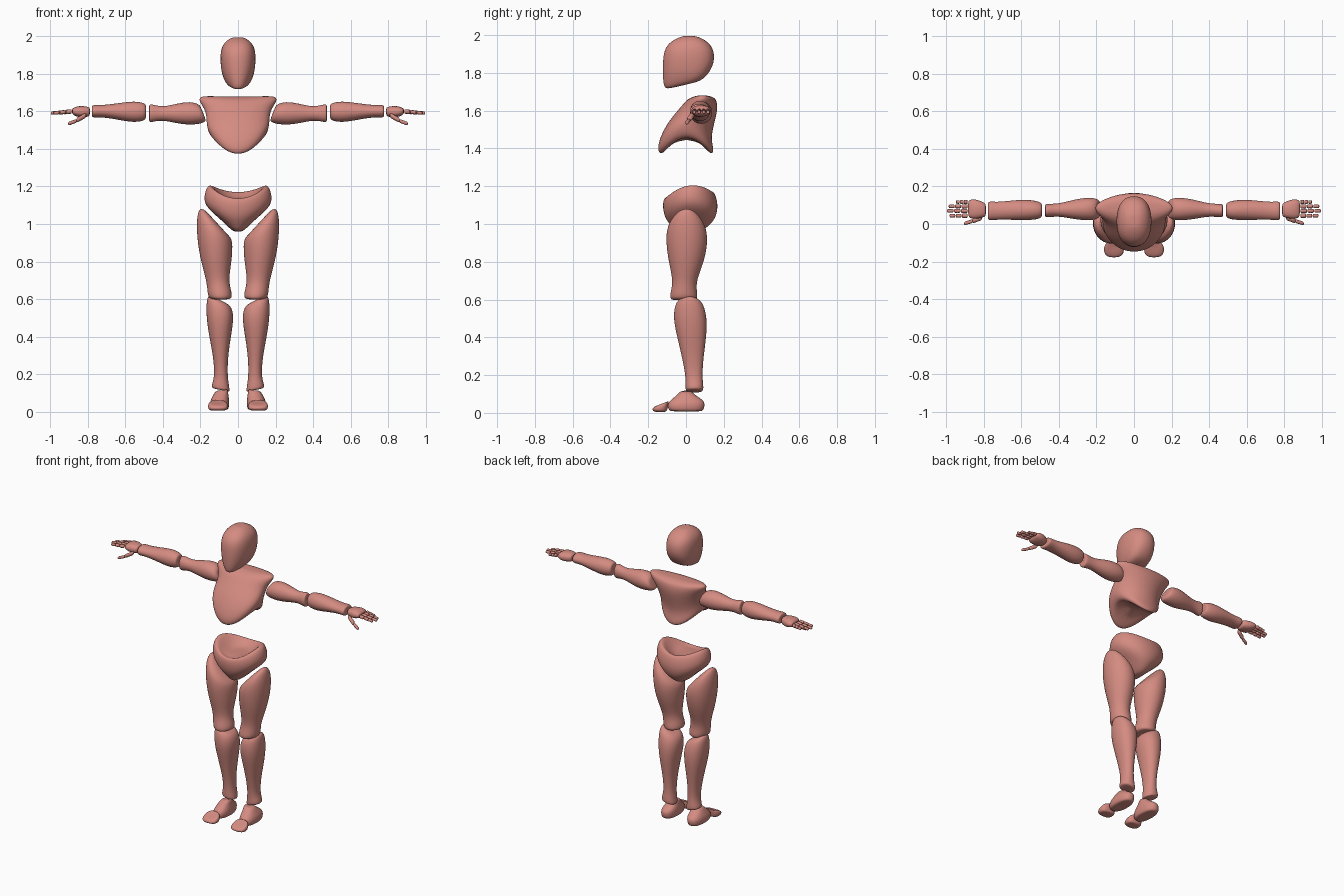
import bpy
import bmesh
from math import sin, cos, pi, copysign
from mathutils import Vector

start_cube = bpy.data.objects.get("Cube")
if start_cube:
    bpy.data.objects.remove(start_cube, do_unlink=True)

# One clay colour for the whole mannequin
clay = bpy.data.materials.new("salmon_clay")
clay.use_nodes = True
colour = (0.66, 0.26, 0.22, 1)
clay.diffuse_color = colour
clay.node_tree.nodes["Principled BSDF"].inputs["Base Color"].default_value = colour


def ring(at, x=None, y=None, z=None, lean=0, pitch=0, saddle=0, taper=0):
    """Cross-section at a position along the axis, spanning two ranges.
    lean and pitch tip it, saddle lowers its front and back, taper narrows its front."""
    first, second = [span for span in (x, y, z) if span is not None]
    return dict(at=at, first=first, second=second, lean=lean, pitch=pitch,
                saddle=saddle, taper=taper)


def ring_points(r, axis, sides, power):
    (a_lo, a_hi), (b_lo, b_hi) = r["first"], r["second"]
    grow = 1 + (pi / sides) ** 2 * 0.6
    for i in range(sides):
        turn = 2 * pi * i / sides
        c, s = cos(turn), sin(turn)
        ca = copysign(abs(c) ** (2 / power), c)
        sb = copysign(abs(s) ** (2 / power), s)
        a = (a_lo + a_hi) / 2 + (a_hi - a_lo) / 2 * grow * ca * (1 + r["taper"] * s)
        b = (b_lo + b_hi) / 2 + (b_hi - b_lo) / 2 * grow * sb
        along = r["at"] + r["lean"] * c + r["pitch"] * s - r["saddle"] * s * s
        yield Vector((a, b, along)) if axis == "z" else Vector((along, a, b))


def loft(name, rings, axis="z", sides=16, power=2, mirror=False, levels=2):
    """Skin the cross-sections, close both ends and smooth the result."""
    bm = bmesh.new()
    loops = [[bm.verts.new(p) for p in ring_points(r, axis, sides, power)] for r in rings]
    for low, high in zip(loops, loops[1:]):
        for i in range(sides):
            j = (i + 1) % sides
            bm.faces.new((low[i], low[j], high[j], high[i]))
    for end in (loops[0], loops[-1]):
        middle = bm.verts.new(sum((v.co for v in end), Vector()) / sides)
        for i in range(sides):
            bm.faces.new((end[i], end[(i + 1) % sides], middle))
    bmesh.ops.recalc_face_normals(bm, faces=bm.faces)
    for face in bm.faces:
        face.smooth = True
    mesh = bpy.data.meshes.new(name)
    bm.to_mesh(mesh)
    bm.free()
    mesh.materials.append(clay)
    obj = bpy.data.objects.new(name, mesh)
    bpy.context.collection.objects.link(obj)
    if mirror:
        obj.modifiers.new("both_sides", "MIRROR")
    smooth = obj.modifiers.new("smooth", "SUBSURF")
    smooth.levels = smooth.render_levels = levels


# Head: domed skull, flat face, narrow jaw
loft("head", [
    ring(at=1.735, x=(-.045, .045), y=(-.095, .07), pitch=.02, taper=.25),
    ring(at=1.75, x=(-.066, .066), y=(-.117, .105), pitch=.03, taper=.3),
    ring(at=1.8, x=(-.086, .086), y=(-.123, .13), pitch=.015, taper=.12),
    ring(at=1.86, x=(-.094, .094), y=(-.122, .15)),
    ring(at=1.92, x=(-.093, .093), y=(-.116, .148)),
    ring(at=1.965, x=(-.077, .077), y=(-.085, .118)),
    ring(at=1.995, x=(-.036, .036), y=(-.025, .06)),
], power=2.3)

# Chest: wide shoulder yoke, ribcage arched open underneath
loft("chest", [
    ring(at=1.68, x=(-.11, .11), y=(.06, .115)),
    ring(at=1.684, x=(-.2, .2), y=(.035, .14), saddle=.012),
    ring(at=1.66, x=(-.212, .212), y=(.005, .162)),
    ring(at=1.61, x=(-.175, .175), y=(-.035, .168)),
    ring(at=1.57, x=(-.168, .168), y=(-.095, .152), saddle=.03),
    ring(at=1.53, x=(-.167, .167), y=(-.14, .13), saddle=.08),
    ring(at=1.485, x=(-.155, .155), y=(-.153, .15), saddle=.1),
    ring(at=1.455, x=(-.13, .13), y=(-.13, .135), saddle=.1),
    ring(at=1.46, x=(-.08, .08), y=(-.075, .08), saddle=.03),
])

# Pelvis: dished top, raised hips, wedge-shaped underside
loft("pelvis", [
    ring(at=1.135, x=(-.07, .07), y=(-.05, .08)),
    ring(at=1.19, x=(-.125, .125), y=(-.09, .12), saddle=.05, pitch=.015),
    ring(at=1.222, x=(-.16, .16), y=(-.115, .148), saddle=.06, pitch=.02),
    ring(at=1.14, x=(-.187, .187), y=(-.125, .172), saddle=.04),
    ring(at=1.085, x=(-.165, .165), y=(-.115, .16), saddle=.05),
    ring(at=1.025, x=(-.09, .09), y=(-.085, .13), saddle=.03),
    ring(at=.96, x=(-.03, .03), y=(-.06, .08)),
])

# Legs, modelled on the left and mirrored
loft("thighs", [
    ring(at=1.02, x=(.055, .195), y=(-.055, .06), lean=.078),
    ring(at=.99, x=(.036, .22), y=(-.1, .105), lean=.068),
    ring(at=.91, x=(.028, .22), y=(-.107, .117), lean=.02),
    ring(at=.8, x=(.034, .198), y=(-.092, .096)),
    ring(at=.7, x=(.051, .168), y=(-.068, .054)),
    ring(at=.645, x=(.036, .163), y=(-.08, .057)),
    ring(at=.605, x=(.03, .158), y=(-.088, .064), saddle=.008),
    ring(at=.598, x=(.055, .13), y=(-.05, .03)),
], mirror=True)

loft("shins", [
    ring(at=.598, x=(.055, .15), y=(-.03, .06), lean=.024),
    ring(at=.58, x=(.033, .168), y=(-.058, .092), lean=.026),
    ring(at=.5, x=(.022, .169), y=(-.068, .112)),
    ring(at=.4, x=(.038, .153), y=(-.046, .107)),
    ring(at=.3, x=(.053, .133), y=(-.022, .093)),
    ring(at=.2, x=(.057, .124), y=(-.002, .085)),
    ring(at=.145, x=(.048, .136), y=(-.003, .092), lean=.008),
    ring(at=.115, x=(.043, .142), y=(-.002, .092), lean=.012),
    ring(at=.115, x=(.06, .12), y=(.015, .07), lean=.006),
], mirror=True, power=2.2)

loft("heels", [
    ring(at=.008, x=(.065, .13), y=(-.07, .075)),
    ring(at=.012, x=(.05, .147), y=(-.092, .092)),
    ring(at=.045, x=(.046, .151), y=(-.1, .1)),
    ring(at=.068, x=(.048, .143), y=(-.08, .092)),
    ring(at=.092, x=(.052, .13), y=(-.05, .05)),
    ring(at=.115, x=(.055, .12), y=(-.03, .03), lean=-.008),
    ring(at=.113, x=(.07, .105), y=(-.015, .015)),
], mirror=True, power=2.3)

loft("toes", [
    ring(at=.005, x=(.075, .14), y=(-.16, -.11)),
    ring(at=.01, x=(.055, .158), y=(-.177, -.1)),
    ring(at=.035, x=(.053, .161), y=(-.18, -.094), pitch=.008),
    ring(at=.053, x=(.065, .15), y=(-.145, -.092), pitch=.011),
    ring(at=.054, x=(.085, .13), y=(-.125, -.1), pitch=.006),
], mirror=True, power=2.6)

# Arms reach straight out along x
loft("upper_arms", [
    ring(at=.185, y=(.05, .11), z=(1.56, 1.62), pitch=.012),
    ring(at=.19, y=(.025, .136), z=(1.54, 1.64), pitch=.018),
    ring(at=.25, y=(.018, .142), z=(1.527, 1.653), pitch=.008),
    ring(at=.32, y=(.026, .13), z=(1.535, 1.643)),
    ring(at=.4, y=(.042, .108), z=(1.554, 1.623)),
    ring(at=.45, y=(.036, .108), z=(1.546, 1.636)),
    ring(at=.476, y=(.035, .105), z=(1.54, 1.64)),
    ring(at=.472, y=(.055, .09), z=(1.57, 1.61)),
], axis="x", mirror=True)

loft("forearms", [
    ring(at=.492, y=(.05, .1), z=(1.575, 1.625)),
    ring(at=.49, y=(.03, .115), z=(1.553, 1.643)),
    ring(at=.55, y=(.02, .13), z=(1.54, 1.656)),
    ring(at=.63, y=(.022, .128), z=(1.554, 1.645)),
    ring(at=.72, y=(.024, .117), z=(1.57, 1.633)),
    ring(at=.76, y=(.02, .12), z=(1.566, 1.636)),
    ring(at=.78, y=(.022, .118), z=(1.57, 1.632)),
    ring(at=.777, y=(.045, .095), z=(1.585, 1.615)),
], axis="x", mirror=True)

loft("palms", [
    ring(at=.79, y=(.05, .1), z=(1.585, 1.615)),
    ring(at=.792, y=(.037, .112), z=(1.572, 1.624)),
    ring(at=.84, y=(.027, .132), z=(1.566, 1.631)),
    ring(at=.875, y=(.03, .13), z=(1.578, 1.622)),
    ring(at=.884, y=(.045, .12), z=(1.588, 1.612)),
], axis="x", mirror=True, power=2.4)


def bone(name, start, end, radius):
    """Small rounded digit segment between two points."""
    rings = []
    for t, size in ((0, .55), (.12, 1), (.5, .85), (.88, 1), (1, .55)):
        p = Vector(start).lerp(Vector(end), t)
        r = radius * size
        rings.append(ring(at=p.x, y=(p.y - r, p.y + r), z=(p.z - r, p.z + r)))
    loft(name, rings, axis="x", sides=8, mirror=True, levels=1)


# Four fingers of three segments each, then a two-part thumb
fingers = {"index": (.044, .985), "middle": (.07, 1), "ring": (.094, .99), "little": (.117, .95)}
for name, (y, tip) in fingers.items():
    base = .887
    step = (tip - base) / 3
    for k in range(3):
        x = base + step * k
        bone(f"{name}_finger_segment_{k + 1}", (x, y, 1.6 - k * .003),
             (x + step * .93, y, 1.597 - k * .003), .0125 - k * .0012)
bone("thumb_base", (.81, .035, 1.58), (.862, .016, 1.552), .015)
bone("thumb_tip", (.86, .016, 1.55), (.905, .002, 1.534), .011)
